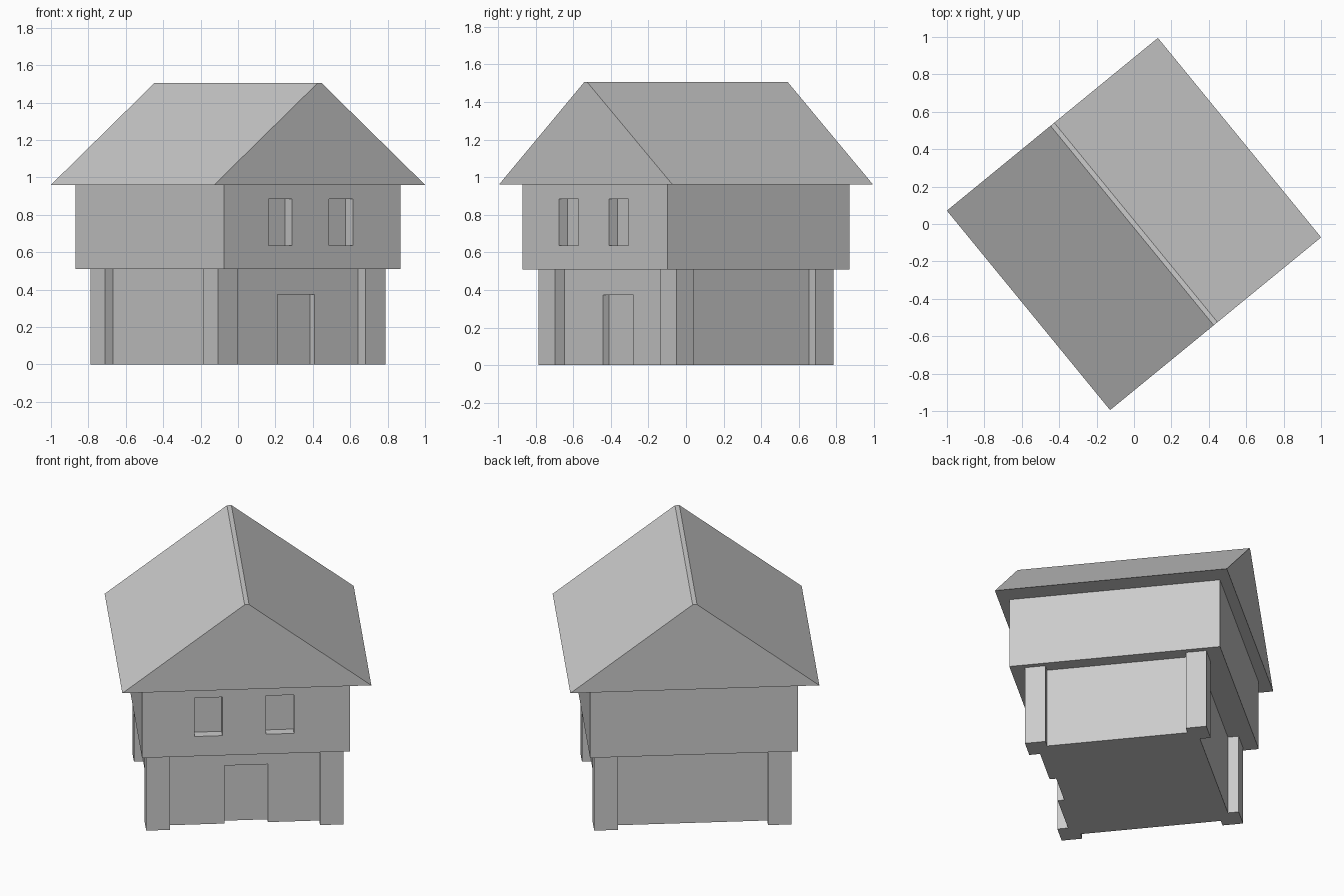
import bpy, bmesh
from math import radians

if "Cube" in bpy.data.objects:
    bpy.data.objects.remove(bpy.data.objects["Cube"])

TURN = radians(39.3)   # whole house is turned on its plot


def prism(name, outline, z0, z1, top=None):
    """Extrude an outline from z0 to z1; top may be a different outline."""
    bm = bmesh.new()
    lo = [bm.verts.new((x, y, z0)) for x, y in outline]
    hi = [bm.verts.new((x, y, z1)) for x, y in (top or outline)]
    bm.faces.new(lo[::-1])
    bm.faces.new(hi)
    n = len(lo)
    for i in range(n):
        j = (i + 1) % n
        bm.faces.new((lo[i], lo[j], hi[j], hi[i]))
    bmesh.ops.recalc_face_normals(bm, faces=bm.faces)
    mesh = bpy.data.meshes.new(name)
    bm.to_mesh(mesh)
    bm.free()
    ob = bpy.data.objects.new(name, mesh)
    ob.rotation_euler.z = TURN
    bpy.context.collection.objects.link(ob)
    return ob


def rect(x0, x1, y0, y1):
    return [(x0, y0), (x1, y0), (x1, y1), (x0, y1)]


def recess(target, name, x0, x1, y0, y1, z0, z1):
    """Cut a box-shaped recess into the target."""
    cutter = prism(name, rect(x0, x1, y0, y1), z0, z1)
    cutter.hide_render = True
    cutter.hide_set(True)
    mod = target.modifiers.new(name, 'BOOLEAN')
    mod.operation = 'DIFFERENCE'
    mod.solver = 'EXACT'
    mod.object = cutter


# Ground floor: recessed walls between four projecting corner posts
PX, PY = 0.578, 0.539      # outer half size at the posts
WX, WY = 0.524, 0.475      # half size at the walls
IX, IY = PX - 0.138, PY - 0.122   # inner edges of the posts
corner = [(WX, IY), (PX, IY), (PX, PY), (IX, PY), (IX, WY)]
outline = (corner
           + [(-x, y) for x, y in reversed(corner)]
           + [(-x, -y) for x, y in corner]
           + [(x, -y) for x, y in reversed(corner)])
ground_floor = prism("ground_floor", outline, 0, 0.51)
recess(ground_floor, "door_cutter", -0.115, 0.139, -0.6, -WY + 0.039, -0.1, 0.373)

# Overhanging upper floor with two front windows
UX, UY = 0.609, 0.626
upper_floor = prism("upper_floor", rect(-UX, UX, -UY, UY), 0.51, 0.96)
for i, x in enumerate((-0.221, 0.199)):
    recess(upper_floor, f"window_cutter_{i + 1}", x - 0.082, x + 0.082,
           -0.8, -UY + 0.06, 0.637, 0.885)

# Gabled roof with a narrow flat ridge
RX, RY, RIDGE = 0.729, 0.689, 0.013
prism("roof", rect(-RX, RX, -RY, RY), 0.96, 1.505,
      top=rect(-RIDGE, RIDGE, -RY, RY))
